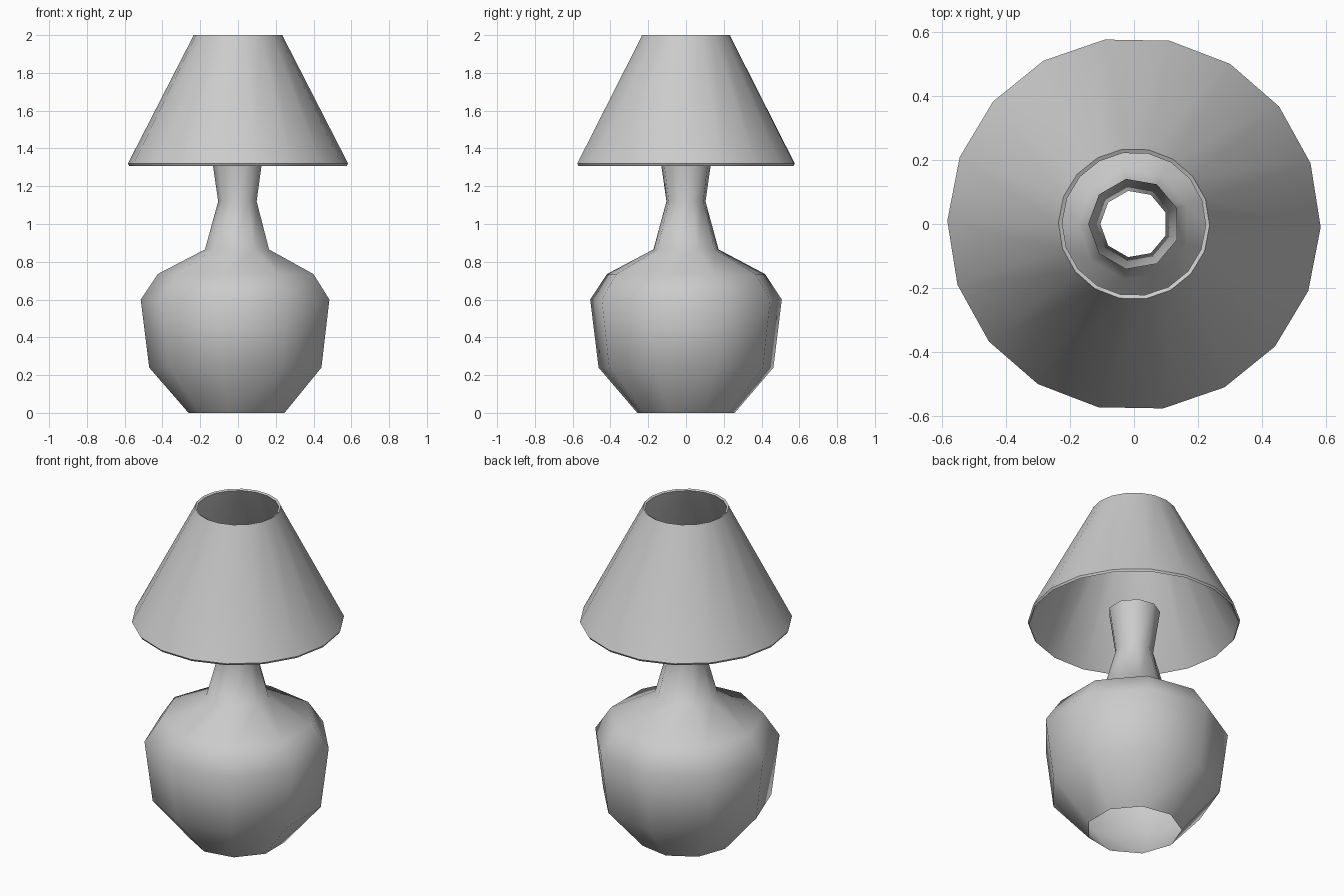
import bpy, math

if "Cube" in bpy.data.objects:
    bpy.data.objects.remove(bpy.data.objects["Cube"])


def lathe(name, profile, sides, turn=0.0, closed=False):
    """Spin an (r, z) profile around the z axis."""
    verts, faces = [], []
    for r, z in profile:
        for i in range(sides):
            a = turn + 2 * math.pi * i / sides
            verts.append((r * math.cos(a), r * math.sin(a), z))
    n = len(profile)
    for k in range(n if closed else n - 1):
        lo, hi = k * sides, ((k + 1) % n) * sides
        for i in range(sides):
            j = (i + 1) % sides
            faces.append((lo + i, lo + j, hi + j, hi + i))
    mesh = bpy.data.meshes.new(name)
    mesh.from_pydata(verts, [], faces)
    mesh.update()
    mesh.shade_smooth()
    obj = bpy.data.objects.new(name, mesh)
    bpy.context.collection.objects.link(obj)
    return obj


# Vase-shaped base: open thin shell with a flared neck
lathe("lamp_base", [(0.262, 0.0), (0.47, 0.24), (0.515, 0.60), (0.425, 0.735),
                    (0.175, 0.865), (0.105, 1.12), (0.143, 1.38)],
      9, math.pi)

# Conical shade: thin closed wall with a small rim top and bottom
shade = lathe("lamp_shade", [(0.576, 1.308), (0.583, 1.32), (0.242, 1.985), (0.236, 2.0),
                             (0.224, 1.994), (0.570, 1.314)],
              18, math.radians(-1), closed=True)

# Keep the shade rims crisp
bpy.context.view_layer.objects.active = shade
shade.select_set(True)
bpy.ops.object.shade_smooth_by_angle(angle=math.radians(35))
